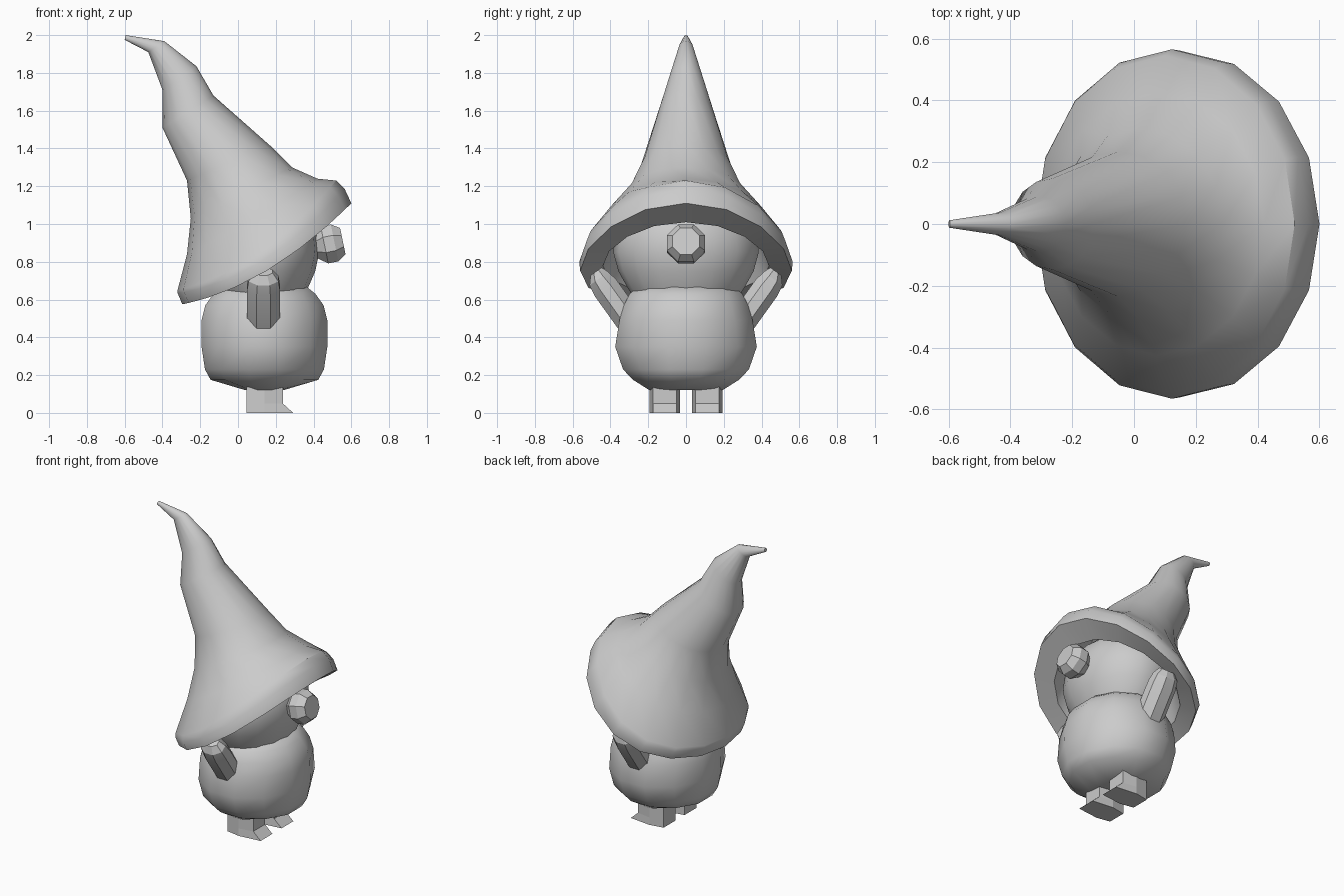
import bpy, bmesh
from math import sin, cos, pi, radians
from mathutils import Vector

if "Cube" in bpy.data.objects:
    bpy.data.objects.remove(bpy.data.objects["Cube"])


def finish(name, bm, angle=35):
    bmesh.ops.recalc_face_normals(bm, faces=bm.faces)
    mesh = bpy.data.meshes.new(name)
    bm.to_mesh(mesh)
    bm.free()
    obj = bpy.data.objects.new(name, mesh)
    bpy.context.collection.objects.link(obj)
    bpy.ops.object.select_all(action='DESELECT')
    obj.select_set(True)
    bpy.context.view_layer.objects.active = obj
    if angle:
        bpy.ops.object.shade_smooth_by_angle(angle=radians(angle))
    return obj


def loft(name, rings, cap_start=True, cap_end=True, angle=35):
    """Bridge equal-length rings of points into a skin."""
    bm = bmesh.new()
    loops = [[bm.verts.new(p) for p in ring] for ring in rings]
    n = len(loops[0])
    for a, b in zip(loops, loops[1:]):
        for i in range(n):
            j = (i + 1) % n
            bm.faces.new((a[i], a[j], b[j], b[i]))
    if cap_start:
        bm.faces.new(loops[0][::-1])
    if cap_end:
        bm.faces.new(loops[-1])
    return finish(name, bm, angle)


def ellipse(center, u, v, n, phase=0.0):
    c, u, v = Vector(center), Vector(u), Vector(v)
    return [c + u * cos(2 * pi * (i + phase) / n) + v * sin(2 * pi * (i + phase) / n)
            for i in range(n)]


def tilted_ring(lx, lz, rx, rz, w, droop, n=16):
    """Hat ring between a back and a front point, drooping at the sides."""
    ring = ellipse(((lx + rx) / 2, 0, (lz + rz) / 2),
                   ((rx - lx) / 2, 0, (rz - lz) / 2), (0, w, 0), n)
    return [p - Vector((0, 0, droop * (p.y / w) ** 2)) for p in ring]


# Hat: bent cone, rolled brim and inner lining, from tip to inside
hat = [(-.60, 1.975, -.595, 2.0, .012, 0), (-.475, 1.91, -.39, 1.968, .037, 0),
       (-.40, 1.71, -.22, 1.835, .09, 0), (-.40, 1.51, -.13, 1.68, .147, 0),
       (-.27, 1.23, .17, 1.415, .235, 0), (-.25, 1.03, .285, 1.30, .31, 0),
       (-.27, .84, .42, 1.24, .425, .02), (-.32, .65, .52, 1.23, .545, .10),
       (-.32, .635, .565, 1.185, .565, .11), (-.295, .575, .60, 1.11, .56, .09),
       (-.21, .635, .48, 1.01, .44, .045), (-.17, .80, .40, 1.10, .38, .0),
       (-.16, 1.0, .25, 1.22, .27, 0)]
loft("hat", [tilted_ring(*r) for r in hat], cap_end=False)

# Head
loft("head", [ellipse((.13, 0, z), (.30 * s, 0, 0), (0, .385 * s, 0), 16)
              for z, s in [(.60, .70), (.66, .80), (.75, .93), (.85, 1.0),
                           (.95, .97), (1.05, .82), (1.13, .5)]], angle=45)

# Body
body = [(.12, .10, .20), (.175, .285, .29), (.23, .315, .345), (.35, .333, .388),
        (.49, .333, .365), (.57, .313, .34), (.63, .27, .31), (.67, .22, .26)]
loft("body", [ellipse((.14, 0, z), (rx * 1.035, 0, 0), (0, ry, 0), 12, .5)
              for z, rx, ry in body], angle=40)

# Nose
axis = Vector((.97, 0, .2))
up = Vector((-.2, 0, .97))
loft("nose", [ellipse(Vector((.487, 0, .895)) + axis * d, (0, r, 0), up * r, 8, .5)
              for d, r in [(-.09, .06), (-.03, .109), (.025, .109), (.07, .078)]], angle=25)

# Arms and legs, one per side
for side, s in (("right", -1), ("left", 1)):
    d = Vector((0, .58 * s, .81))
    v = Vector((0, .81 * s, -.58))
    base = Vector((.135, .31 * s, .50))
    loft(side + "_arm",
         [ellipse(base + d * t + v * o, (.095 * a, 0, 0), v * (.078 * b), 8, .5)
          for t, o, a, b in [(-.12, 0, .95, .95), (0, 0, 1, 1), (.20, 0, 1, 1),
                             (.26, .0, .9, .85), (.30, -.01, .55, .5)]], angle=25)

    y = .112 * s
    outline = [(.045, -.063), (.14, -.08), (.237, -.063),
               (.237, .063), (.14, .08), (.045, .063)]
    rings = [[(x + (.055 if x > .2 and z == 0 else 0), y + dy, z) for x, dy in outline]
             for z in (0, .05, .16)]
    loft(side + "_leg", rings, angle=0)
